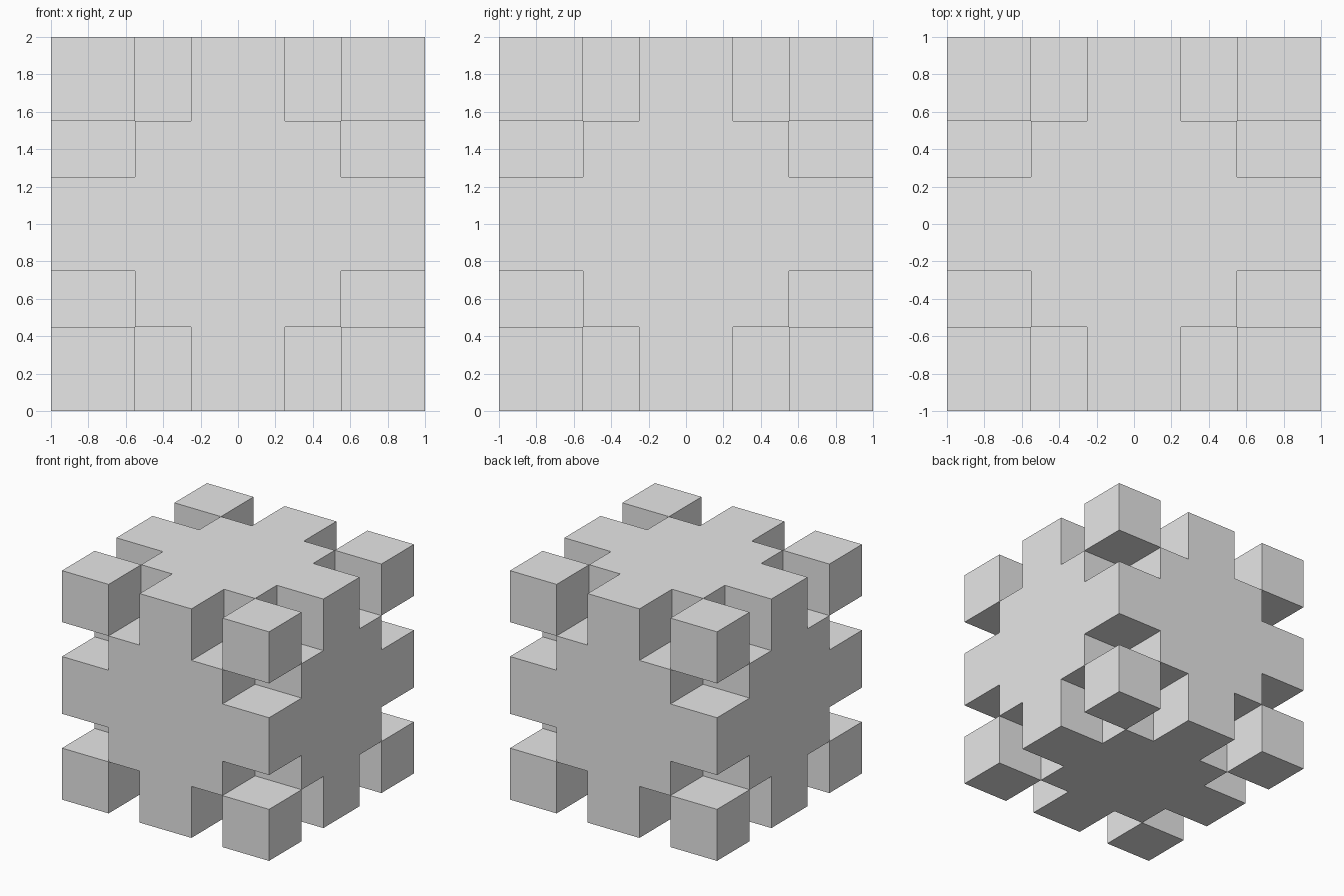
import bpy
import bmesh
from itertools import product
from mathutils import Matrix, Vector

if "Cube" in bpy.data.objects:
    bpy.data.objects.remove(bpy.data.objects["Cube"], do_unlink=True)

INNER, STEP, OUTER = 0.25, 0.55, 1.0
CENTRE = Vector((0, 0, OUTER))

grey = bpy.data.materials.new("light_grey")
grey.use_nodes = True
colour = (0.8, 0.8, 0.8, 1)
grey.diffuse_color = colour
grey.node_tree.nodes["Principled BSDF"].inputs["Base Color"].default_value = colour


def finish(bm, name):
    bmesh.ops.recalc_face_normals(bm, faces=bm.faces[:])
    mesh = bpy.data.meshes.new(name)
    bm.to_mesh(mesh)
    bm.free()
    mesh.materials.append(grey)
    obj = bpy.data.objects.new(name, mesh)
    bpy.context.collection.objects.link(obj)
    return obj


# Notched body: solid cells on a symmetric grid, keeping only the outer skin
cuts = [-OUTER, -STEP, -INNER, INNER, STEP, OUTER]
last = len(cuts) - 2


def solid(cell):
    if min(cell) < 0 or max(cell) > last:
        return False
    rim = sum(i in (0, last) for i in cell)
    middle = last // 2 in cell
    return rim < 2 or (rim == 2 and middle)


bm = bmesh.new()
for cell in product(range(last + 1), repeat=3):
    if not solid(cell):
        continue
    for axis, side in product(range(3), (0, 1)):
        beyond = list(cell)
        beyond[axis] += 2 * side - 1
        if solid(beyond):
            continue
        corners = []
        for a, b in ((0, 0), (1, 0), (1, 1), (0, 1)):
            index = list(cell)
            index[axis] += side
            index[(axis + 1) % 3] += a
            index[(axis + 2) % 3] += b
            corners.append(bm.verts.new(CENTRE + Vector([cuts[i] for i in index])))
        bm.faces.new(corners)
bmesh.ops.remove_doubles(bm, verts=bm.verts[:], dist=0.001)
bmesh.ops.recalc_face_normals(bm, faces=bm.faces[:])
bmesh.ops.dissolve_limit(bm, angle_limit=0.02, verts=bm.verts[:], edges=bm.edges[:])
finish(bm, "notched_body")

# Eight corner cubes, touching the body along their inner edges
size = OUTER - STEP
middle = (OUTER + STEP) / 2
for sx, sy, sz in product((-1, 1), repeat=3):
    bm = bmesh.new()
    place = Matrix.Translation(CENTRE + middle * Vector((sx, sy, sz)))
    bmesh.ops.create_cube(bm, size=size, matrix=place)
    name = "_".join(("corner_cube",
                     "top" if sz > 0 else "bottom",
                     "back" if sy > 0 else "front",
                     "left" if sx > 0 else "right"))
    finish(bm, name)
